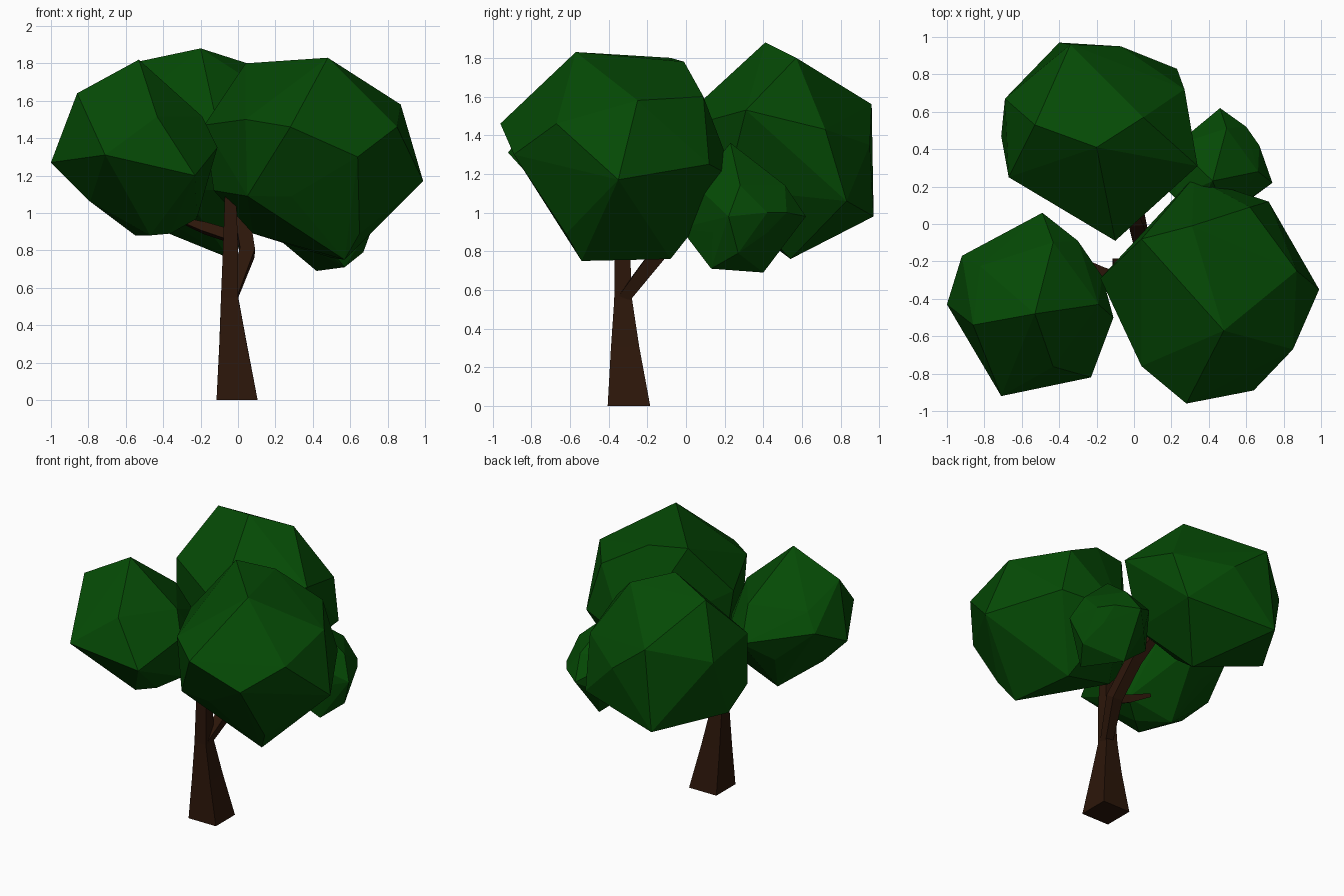
import bpy, bmesh
from mathutils import Vector


def material(name, color):
    m = bpy.data.materials.new(name)
    m.diffuse_color = (*color, 1)
    return m


LEAF = material("leaf_green", (0.0015, 0.068, 0.0015))
BARK = material("bark_brown", (0.025, 0.008, 0.003))


def finish(bm, name, mat):
    bmesh.ops.recalc_face_normals(bm, faces=bm.faces)
    mesh = bpy.data.meshes.new(name)
    bm.to_mesh(mesh)
    bm.free()
    mesh.materials.append(mat)
    bpy.context.collection.objects.link(bpy.data.objects.new(name, mesh))


def foliage(name, center, radius, corners):
    """Faceted clump: hull of an icosahedron core and its protruding corners."""
    bm = bmesh.new()
    bmesh.ops.create_icosphere(bm, subdivisions=1, radius=0.85 * radius)
    bmesh.ops.delete(bm, geom=bm.faces[:] + bm.edges[:], context='EDGES_FACES')
    bmesh.ops.translate(bm, verts=bm.verts, vec=center)
    for c in corners:
        bm.verts.new(c)
    hull = bmesh.ops.convex_hull(bm, input=bm.verts[:])
    inside = [g for g in hull["geom_interior"] if isinstance(g, bmesh.types.BMVert)]
    bmesh.ops.delete(bm, geom=inside, context='VERTS')
    finish(bm, name, LEAF)


def limb(name, path):
    """Four-sided tapering tube along (x, y, z, half_width) points."""
    bm = bmesh.new()
    pts = [Vector(p[:3]) for p in path]
    rings = []
    for i, p in enumerate(pts):
        t = pts[min(i + 1, len(pts) - 1)] - pts[max(i - 1, 0)]
        q = Vector((0, 0, 1)).rotation_difference(t)
        if p.z == 0:
            q.identity()
        r = path[i][3]
        rings.append([bm.verts.new(p + q @ Vector((a * r, b * r, 0)))
                      for a, b in ((-1, -1), (1, -1), (1, 1), (-1, 1))])
    for lo, hi in zip(rings, rings[1:]):
        for k in range(4):
            j = (k + 1) % 4
            bm.faces.new((lo[k], lo[j], hi[j], hi[k]))
    bm.faces.new(rings[0][::-1])
    bm.faces.new(rings[-1])
    finish(bm, name, BARK)


# Trunk and branches
limb("trunk", [(-0.005, -0.295, 0, 0.110), (-0.027, -0.315, 0.30, 0.073),
               (-0.045, -0.325, 0.55, 0.046), (-0.040, -0.33, 0.82, 0.040),
               (-0.04, -0.33, 1.10, 0.03)])
limb("back_branch", [(-0.03, -0.32, 0.56, 0.03), (0.05, -0.14, 0.79, 0.04),
                     (0.015, 0.02, 1.02, 0.04), (-0.06, 0.2, 1.2, 0.02)])
limb("left_branch", [(-0.02, -0.32, 0.87, 0.03), (-0.18, -0.26, 0.92, 0.026),
                     (-0.30, -0.19, 0.96, 0.012)])

# Foliage clumps
foliage("front_right_foliage", (0.41, -0.36, 1.29), 0.53, [
    (0.48, -0.57, 1.83), (0.04, -0.08, 1.80), (0.31, -0.01, 1.78),
    (0.62, 0.09, 1.60), (0.99, -0.35, 1.17), (0.87, -0.25, 1.58),
    (0.85, -0.67, 1.46), (0.28, -0.96, 1.46), (0.64, -0.89, 1.30),
    (0.57, -0.54, 0.75), (0.65, -0.62, 0.89), (0.05, -0.72, 1.09),
    (0.04, -0.76, 1.50), (-0.18, -0.29, 1.47), (-0.13, -0.28, 1.12),
    (0.08, -0.16, 0.89), (0.32, 0.25, 1.18), (0.72, 0.12, 1.25),
    (0.50, -0.08, 0.76)])
foliage("back_foliage", (-0.18, 0.44, 1.32), 0.52, [
    (-0.20, 0.41, 1.88), (-0.53, 0.53, 1.81), (0.05, 0.57, 1.80),
    (0.34, 0.31, 1.53), (0.27, 0.72, 1.43), (0.23, 0.83, 1.06),
    (-0.34, 0.96, 1.56), (-0.07, 0.95, 1.35), (-0.40, 0.97, 0.98),
    (-0.10, -0.09, 1.42), (-0.69, 0.67, 1.45), (-0.67, 0.25, 1.50),
    (-0.67, 0.25, 1.13), (-0.71, 0.47, 1.25), (-0.69, 0.50, 1.02),
    (-0.05, 0.54, 0.76)])
foliage("front_left_foliage", (-0.54, -0.43, 1.34), 0.46, [
    (-0.53, -0.48, 1.82), (-1.00, -0.43, 1.27), (-0.86, -0.54, 1.64),
    (-0.71, -0.92, 1.31), (-0.23, -0.82, 1.20), (-0.11, -0.50, 1.35),
    (-0.49, 0.06, 1.30), (-0.30, -0.09, 1.35), (-0.17, -0.28, 1.30),
    (-0.92, -0.17, 1.40), (-0.79, -0.45, 1.06), (-0.55, -0.27, 0.88),
    (-0.47, -0.51, 0.88), (-0.36, -0.42, 0.89), (-0.22, -0.32, 0.97)])
foliage("back_right_foliage", (0.42, 0.28, 1.02), 0.32, [
    (0.42, 0.23, 1.36), (0.74, 0.22, 0.98), (0.46, 0.62, 0.98),
    (0.42, 0.40, 0.69), (0.57, 0.13, 0.71), (0.40, -0.03, 0.92),
    (0.33, 0.07, 1.17), (0.11, 0.25, 0.95), (0.67, 0.42, 1.00),
    (0.60, 0.52, 1.00), (0.67, 0.27, 0.79)])
